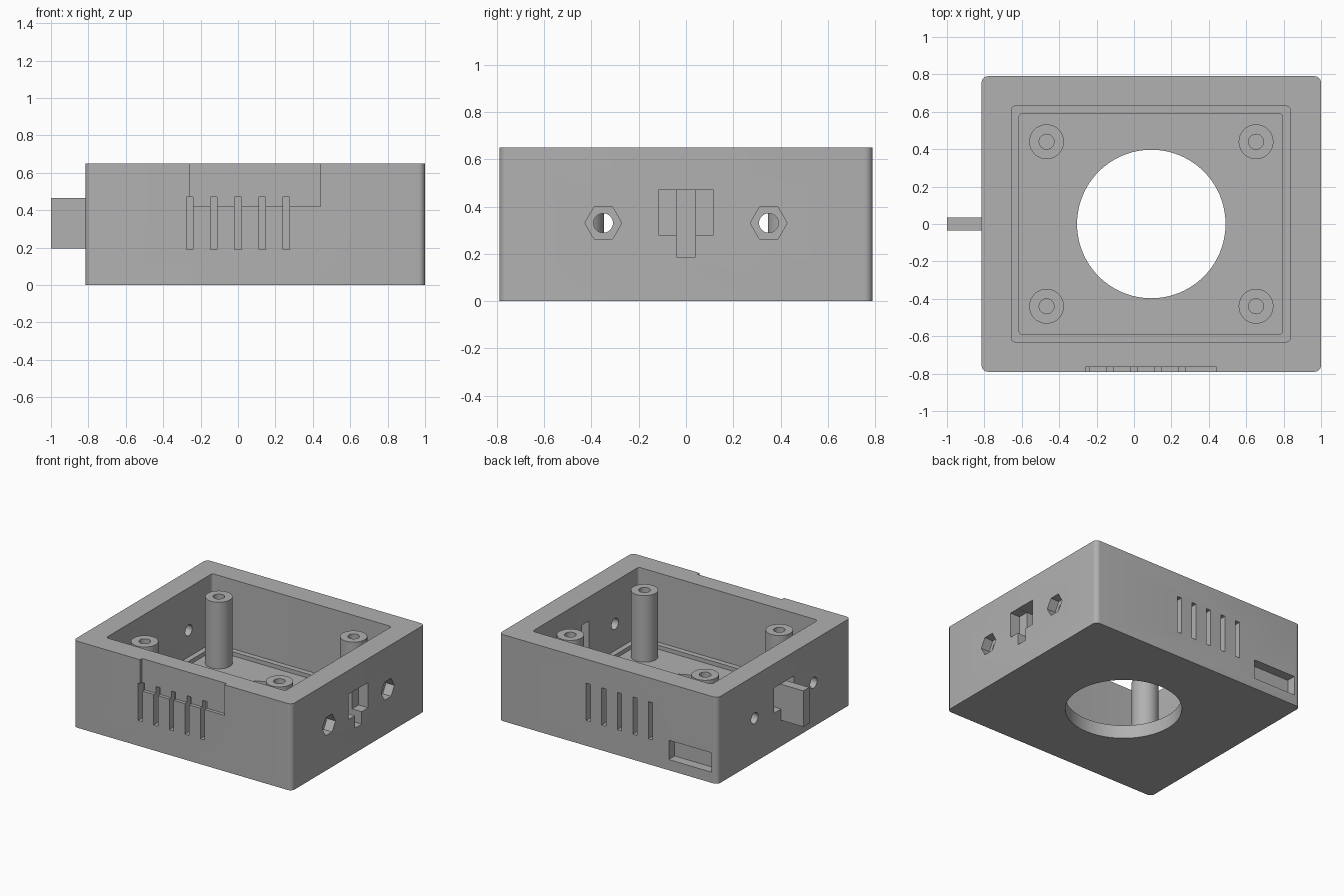
import bpy
import bmesh
from math import pi, radians
from mathutils import Matrix

cube = bpy.data.objects.get("Cube")
if cube:
    bpy.data.objects.remove(cube, do_unlink=True)

grey = bpy.data.materials.new("plain grey")
grey.use_nodes = True
colour = (0.44, 0.44, 0.44, 1)
grey.diffuse_color = colour
grey.node_tree.nodes["Principled BSDF"].inputs["Base Color"].default_value = colour


def add(name, bm):
    mesh = bpy.data.meshes.new(name)
    bmesh.ops.recalc_face_normals(bm, faces=bm.faces)
    bm.to_mesh(mesh)
    bm.free()
    obj = bpy.data.objects.new(name, mesh)
    bpy.context.collection.objects.link(obj)
    mesh.materials.append(grey)
    return obj


def box(name, x, y, z, radius=0):
    """Box from (min, max) ranges, with optional rounded upright edges."""
    bm = bmesh.new()
    bmesh.ops.create_cube(bm, size=1)
    for v in bm.verts:
        v.co = [r[0] if c < 0 else r[1] for c, r in zip(v.co, (x, y, z))]
    if radius:
        upright = [e for e in bm.edges
                   if abs(e.verts[0].co.z - e.verts[1].co.z) > 0.01]
        bmesh.ops.bevel(bm, geom=upright, offset=radius, segments=6,
                        profile=0.5, affect='EDGES')
    return add(name, bm)


def cylinder(name, centre, radius, depth, sides=40, axis='Z'):
    bm = bmesh.new()
    turn = Matrix.Rotation(pi / 2, 4, 'Y') if axis == 'X' else Matrix()
    bmesh.ops.create_cone(bm, cap_ends=True, segments=sides, radius1=radius,
                          radius2=radius, depth=depth,
                          matrix=Matrix.Translation(centre) @ turn)
    return add(name, bm)


def cut(obj, cutter):
    mod = obj.modifiers.new("cut", 'BOOLEAN')
    mod.operation = 'DIFFERENCE'
    mod.solver = 'EXACT'
    mod.object = cutter
    bpy.context.view_layer.objects.active = obj
    bpy.ops.object.modifier_apply(modifier=mod.name)
    bpy.data.objects.remove(cutter, do_unlink=True)


def smooth(obj):
    bpy.ops.object.select_all(action='DESELECT')
    obj.select_set(True)
    bpy.context.view_layer.objects.active = obj
    bpy.ops.object.shade_smooth_by_angle(angle=radians(30))


L, R, W, H = -0.815, 1.0, 0.79, 0.65
MID = (L + R) / 2
FLOOR, LEDGE = 0.10, 0.13

# Tray with stepped cavity and round floor opening
case = box("case", (L, R), (-W, W), (0, H), 0.035)
cut(case, box("cavity", (-0.655, 0.835), (-0.63, 0.63), (LEDGE, 1), 0.02))
cut(case, box("floor_recess", (-0.615, 0.795), (-0.59, 0.59), (FLOOR, 0.3), 0.02))
cut(case, cylinder("opening", (MID, 0, 0), 0.397, 0.6, 96))

# Label recess on the front, port recess on the back
cut(case, box("label_recess", (-0.26, 0.44), (-1, -0.765), (0.42, 1)))
cut(case, box("port_recess", (-0.764, -0.41), (W - 0.07, 1), (0.08, 0.225)))

# Blind grooves front and back
for i in range(-2, 3):
    x = i * 0.129
    for y in ((-1, -W + 0.07), (W - 0.07, 1)):
        cut(case, box("groove", (x - 0.018, x + 0.018), y, (0.19, 0.47)))

# Bolt holes through both side walls, with hexagonal nut pockets on one side
for y in (-0.35, 0.35):
    for x in (L + 0.05, R - 0.05):
        cut(case, cylinder("bolt_hole", (x, y, 0.33), 0.041, 0.5, 32, 'X'))
    cut(case, cylinder("nut_pocket", (R, y, 0.33), 0.078, 0.14, 6, 'X'))

# Joining recesses in both side walls and the slot for a neighbour's tab
cut(case, box("joint_recess", (R - 0.08, 1.2), (-0.117, 0.117), (0.28, 0.47)))
cut(case, box("joint_recess", (-1.2, L + 0.08), (-0.117, 0.117), (0.28, 0.47)))
cut(case, box("tab_slot", (0.75, 1.3), (-0.04, 0.04), (0.187, 0.471)))
smooth(case)

# Joining tab, rooted in the left-hand wall
box("joining_tab", (-1, L + 0.12), (-0.035, 0.035), (0.195, 0.465))

# Screw posts
for x in (MID - 0.56, MID + 0.56):
    for y in (-0.44, 0.44):
        post = cylinder("screw_post", (x, y, 0.345), 0.093, 0.51)
        cut(post, cylinder("screw_hole", (x, y, 0.5), 0.04, 0.7, 24))
        smooth(post)
